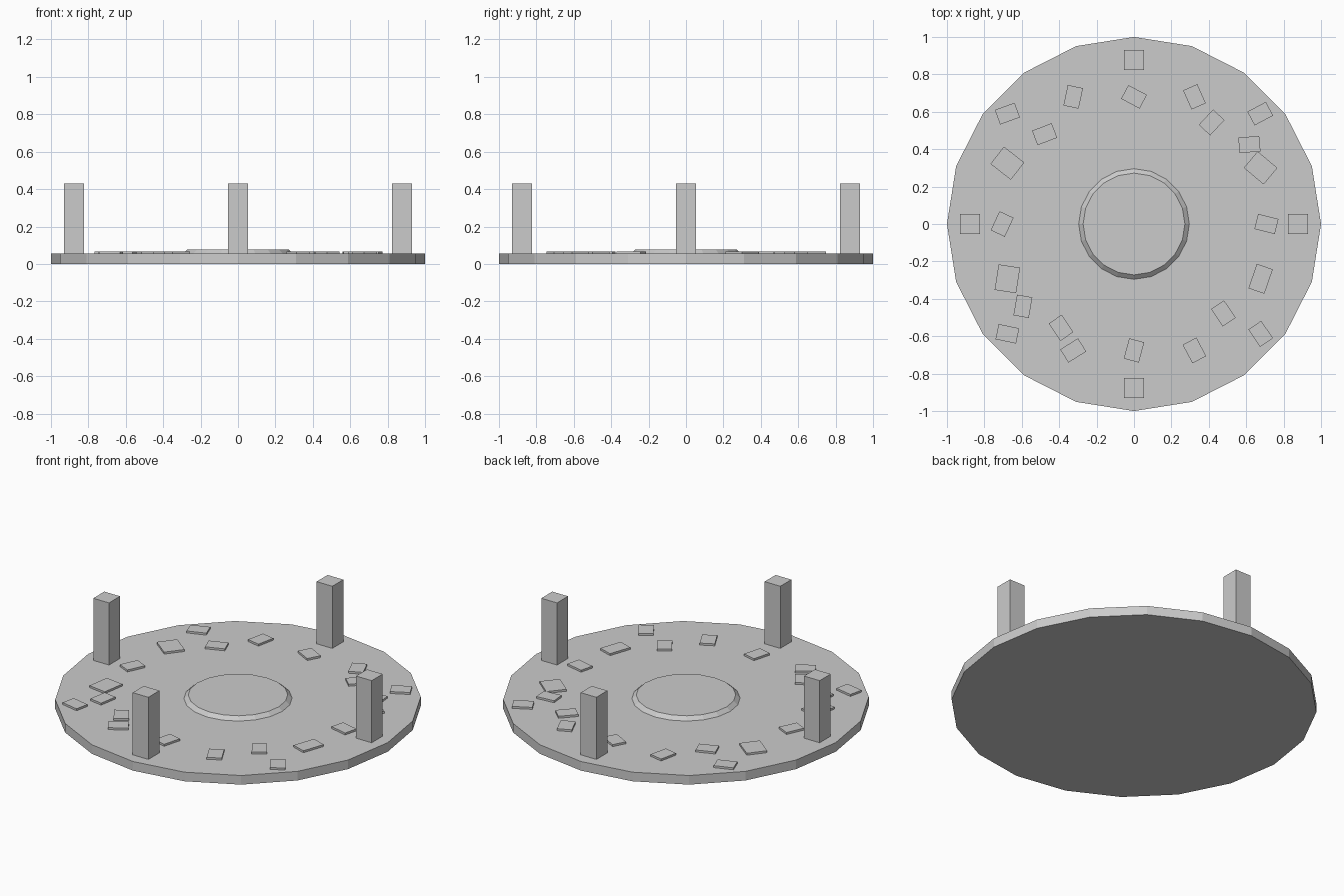
import bpy
from math import radians, cos, sin, pi

if "Cube" in bpy.data.objects:
    bpy.data.objects.remove(bpy.data.objects["Cube"])

DISC_TOP = 0.055


def cone(name, r1, r2, z0, z1, sides=20):
    bpy.ops.mesh.primitive_cone_add(vertices=sides, radius1=r1, radius2=r2,
                                    depth=z1 - z0, location=(0, 0, (z0 + z1) / 2))
    bpy.context.object.name = name


def box(name, x, y, z0, z1, length, width, angle=0.0):
    bpy.ops.mesh.primitive_cube_add(size=1, location=(x, y, (z0 + z1) / 2),
                                    rotation=(0, 0, radians(angle)))
    ob = bpy.context.object
    ob.name = name
    ob.scale = (length, width, z1 - z0)
    bpy.ops.object.transform_apply(location=False, rotation=False, scale=True)
    return ob


# round platform and raised centre with sloped rim
cone("platform", 1.0, 1.0, 0.0, DISC_TOP)
cone("centre_plate", 0.297, 0.272, DISC_TOP - 0.001, 0.076)

# four corner posts
for i in range(4):
    a = i * pi / 2
    box("post", 0.877 * cos(a), 0.877 * sin(a), DISC_TOP - 0.005, 0.43, 0.105, 0.105)

# scattered paving stones: x, y, turn of the long side
small = [
    (-0.325, 0.68, 78), (0.0, 0.68, -28), (0.323, 0.68, -66),
    (0.415, 0.543, 47), (0.675, 0.59, 28), (0.617, 0.425, 5),
    (-0.677, 0.59, 20), (-0.478, 0.48, 21), (-0.705, 0.0, 65),
    (0.708, 0.0, -14), (-0.594, -0.44, 80), (-0.677, -0.587, -12),
    (-0.39, -0.555, -56), (-0.325, -0.676, 32), (0.0, -0.676, 75),
    (0.323, -0.676, -62), (0.478, -0.478, -56), (0.677, -0.587, -56),
]
for x, y, turn in small:
    box("paving_stone", x, y, DISC_TOP - 0.005, 0.067, 0.112, 0.083, turn)

# larger paving stones: x, y, turn, width
large = [(0.677, 0.3, -40, 0.115), (-0.677, 0.325, -38, 0.117),
         (-0.677, -0.293, 81, 0.116), (0.677, -0.293, 71, 0.09)]
for x, y, turn, width in large:
    box("large_paving_stone", x, y, DISC_TOP - 0.005, 0.067, 0.138, width, turn)
